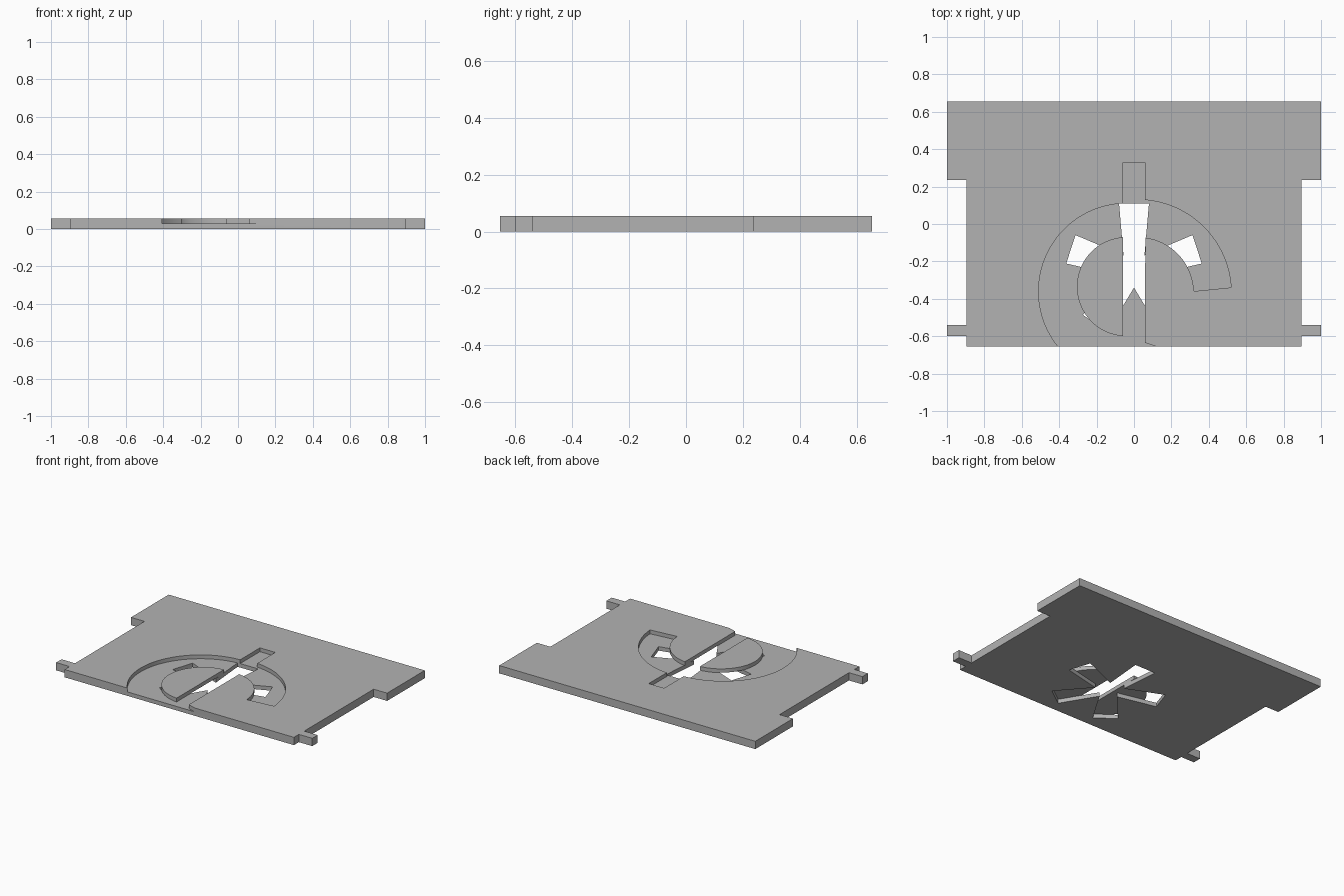
import bpy
import bmesh
from math import cos, sin, radians, pi
from mathutils import Vector, Matrix

cube = bpy.data.objects.get("Cube")
if cube:
    bpy.data.objects.remove(cube, do_unlink=True)

THICK, FLOOR = 0.055, 0.028
FRONT, BACK = -0.655, 0.655

grey = bpy.data.materials.new("light grey")
grey.use_nodes = True
grey.diffuse_color = (0.45, 0.45, 0.45, 1)
grey.node_tree.nodes["Principled BSDF"].inputs["Base Color"].default_value = (0.45, 0.45, 0.45, 1)


def prism(name, outline, z0, z1):
    """Extrude a flat outline from z0 to z1."""
    bm = bmesh.new()
    face = bm.faces.new([bm.verts.new((p[0], p[1], z0)) for p in outline])
    top = bmesh.ops.extrude_face_region(bm, geom=[face])["geom"]
    bmesh.ops.translate(bm, vec=(0, 0, z1 - z0),
                        verts=[v for v in top if isinstance(v, bmesh.types.BMVert)])
    bmesh.ops.recalc_face_normals(bm, faces=bm.faces)
    mesh = bpy.data.meshes.new(name)
    bm.to_mesh(mesh)
    bm.free()
    mesh.materials.append(grey)
    obj = bpy.data.objects.new(name, mesh)
    bpy.context.collection.objects.link(obj)
    return obj


def arc(cx, cy, r, a0, a1, n=32):
    angles = [radians(a0 + (a1 - a0) * i / n) for i in range(n + 1)]
    return [(cx + r * cos(a), cy + r * sin(a)) for a in angles]


def cut(target, cutter):
    """Subtract the cutter and remove it."""
    mod = target.modifiers.new("cut", "BOOLEAN")
    mod.operation, mod.solver, mod.object = "DIFFERENCE", "EXACT", cutter
    bpy.context.view_layer.objects.active = target
    bpy.ops.object.modifier_apply(modifier=mod.name)
    bpy.data.objects.remove(cutter, do_unlink=True)


# Plate with wide back ears and small front tabs
half = [(0.895, FRONT), (0.895, -0.6), (1, -0.6), (1, -0.54),
        (0.895, -0.54), (0.895, 0.235), (1, 0.235), (1, BACK)]
plate = prism("plate", half + [(-x, y) for x, y in reversed(half)], 0, THICK)

# Top groove: straight slot, open left ring and a right quarter ring
groove_outline = [(-0.06, 0.33)]
groove_outline += arc(-0.04, -0.36, 0.47, 92.44, 218.9, 48)
groove_outline += [(-0.406, -0.7), (0.12, -0.7), (0.12, FRONT), (0.06, -0.635)]
groove_outline += arc(0.02, -0.37, 0.3, 82.3, 2)
groove_outline += arc(0.02, -0.37, 0.5, 3.5, 85.4)
groove_outline += [(0.06, 0.33)]
groove = prism("groove_cutter", groove_outline, FLOOR, 0.1)

# Half-round island left standing inside the ring
island = prism("island_cutter", arc(-0.04, -0.335, 0.265, 94.3, 265.7, 48), 0, 0.2)
cut(groove, island)
cut(plate, groove)

# Five-armed star pocket in the underside, open where it meets the groove
star_centre = Vector((0, -0.245))
star = []
for k in range(5):
    turn = Matrix.Rotation(-2 * pi * k / 5, 2)
    for p in ((-0.056, 0.077), (-0.08, 0.355), (0.08, 0.355)):
        star.append(star_centre + turn @ Vector(p))
cut(plate, prism("star_cutter", star, -0.05, FLOOR + 0.0005))

# Smooth curved walls, sharp corners
bpy.ops.object.select_all(action="DESELECT")
plate.select_set(True)
bpy.context.view_layer.objects.active = plate
bpy.ops.object.shade_smooth_by_angle(angle=radians(25))
